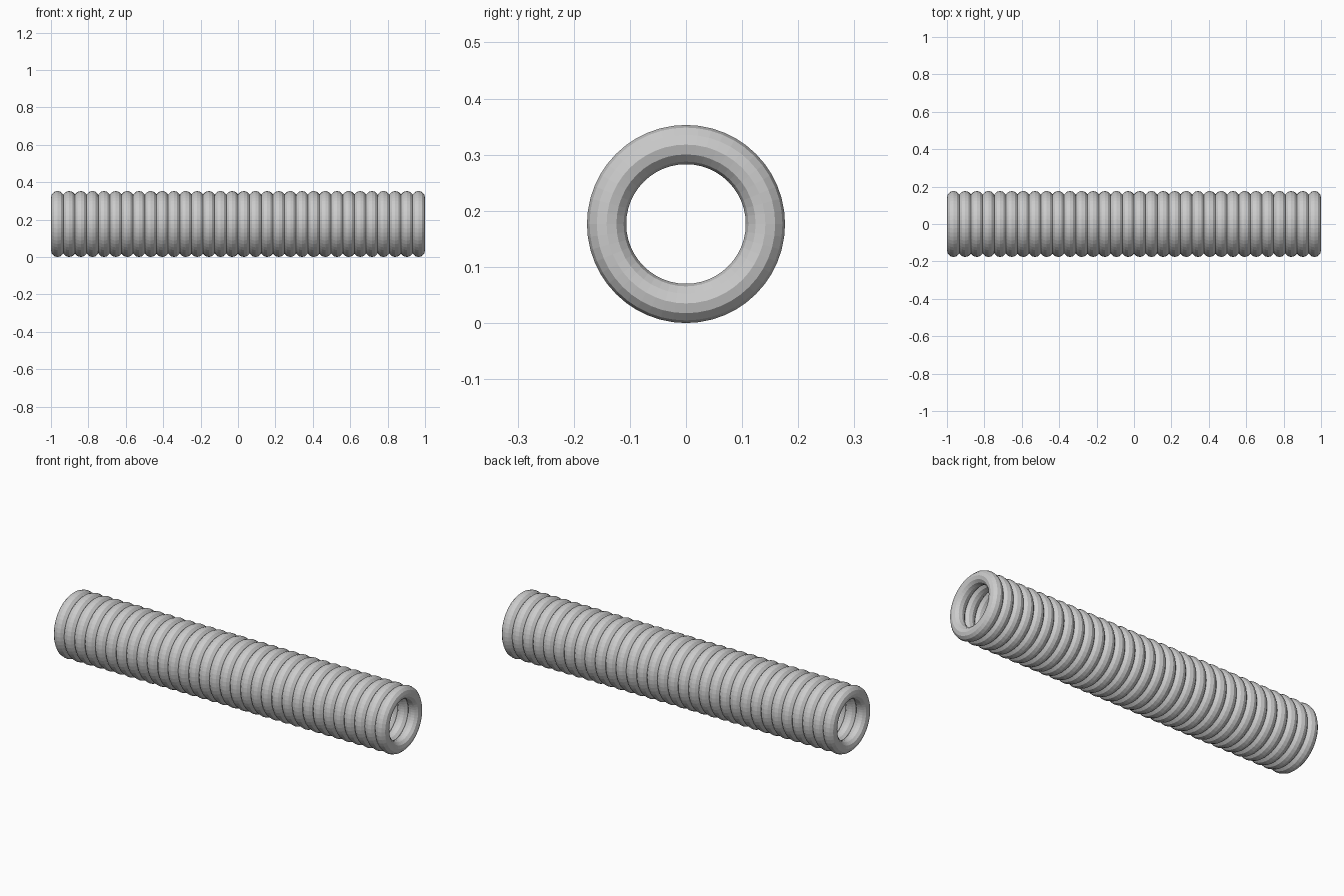
import bpy
import math

if "Cube" in bpy.data.objects:
    bpy.data.objects.remove(bpy.data.objects["Cube"], do_unlink=True)

RINGS = 32
TUBE = 0.035          # radius of the ring's round section
RADIUS = 0.1415       # radius of the ring's centre line
FIRST = -1 + TUBE
PITCH = (2 - 2 * TUBE) / (RINGS - 1)

# Plain grey for the whole sleeve
grey = bpy.data.materials.new("light_grey")
grey.use_nodes = True
colour = (0.6, 0.6, 0.6, 1)
grey.diffuse_color = colour
grey.node_tree.nodes["Principled BSDF"].inputs["Base Color"].default_value = colour

# One faceted ring, turned so its axis runs along x
bpy.ops.mesh.primitive_torus_add(
    major_radius=RADIUS, minor_radius=TUBE,
    major_segments=48, minor_segments=12,
    location=(FIRST, 0, RADIUS + TUBE), rotation=(0, math.pi / 2, 0))
ring = bpy.context.object
ring.name = "ring_1"
ring.data.name = "ring"
ring.data.materials.append(grey)
ring.data.shade_flat()

# Slightly overlapping copies side by side form the ribbed sleeve
for i in range(1, RINGS):
    copy = ring.copy()
    copy.name = f"ring_{i + 1}"
    copy.location.x = FIRST + i * PITCH
    bpy.context.collection.objects.link(copy)
